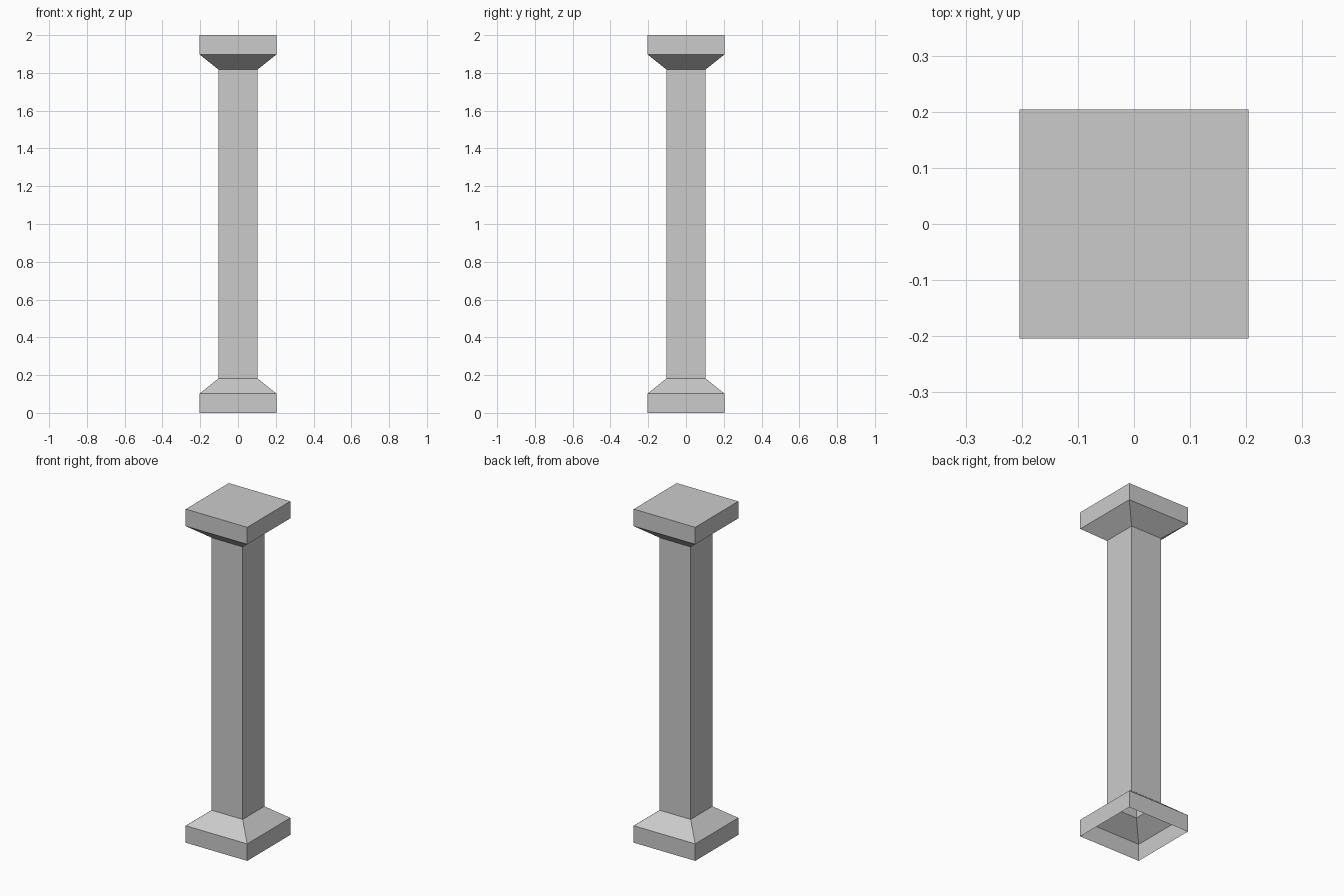
import bpy
import bmesh

if "Cube" in bpy.data.objects:
    bpy.data.objects.remove(bpy.data.objects["Cube"])

# Half-width and height of each square ring, from the open foot to the cap
BLOCK, SHAFT = 0.204, 0.103
lower = [(BLOCK, 0.0), (BLOCK, 0.102), (SHAFT, 0.183)]
profile = lower + [(r, 2.0 - z) for r, z in reversed(lower)]

bm = bmesh.new()
rings = [[bm.verts.new((sx * r, sy * r, z))
          for sx, sy in ((-1, -1), (1, -1), (1, 1), (-1, 1))]
         for r, z in profile]

# Base block, chamfers, shaft and capital block walls
for a, b in zip(rings, rings[1:]):
    for i in range(4):
        j = (i + 1) % 4
        bm.faces.new((a[i], a[j], b[j], b[i]))

# Flat top; the underside stays open and hollow
bm.faces.new(rings[-1])

mesh = bpy.data.meshes.new("square_column")
bm.to_mesh(mesh)
bm.free()
column = bpy.data.objects.new("square_column", mesh)
bpy.context.collection.objects.link(column)
